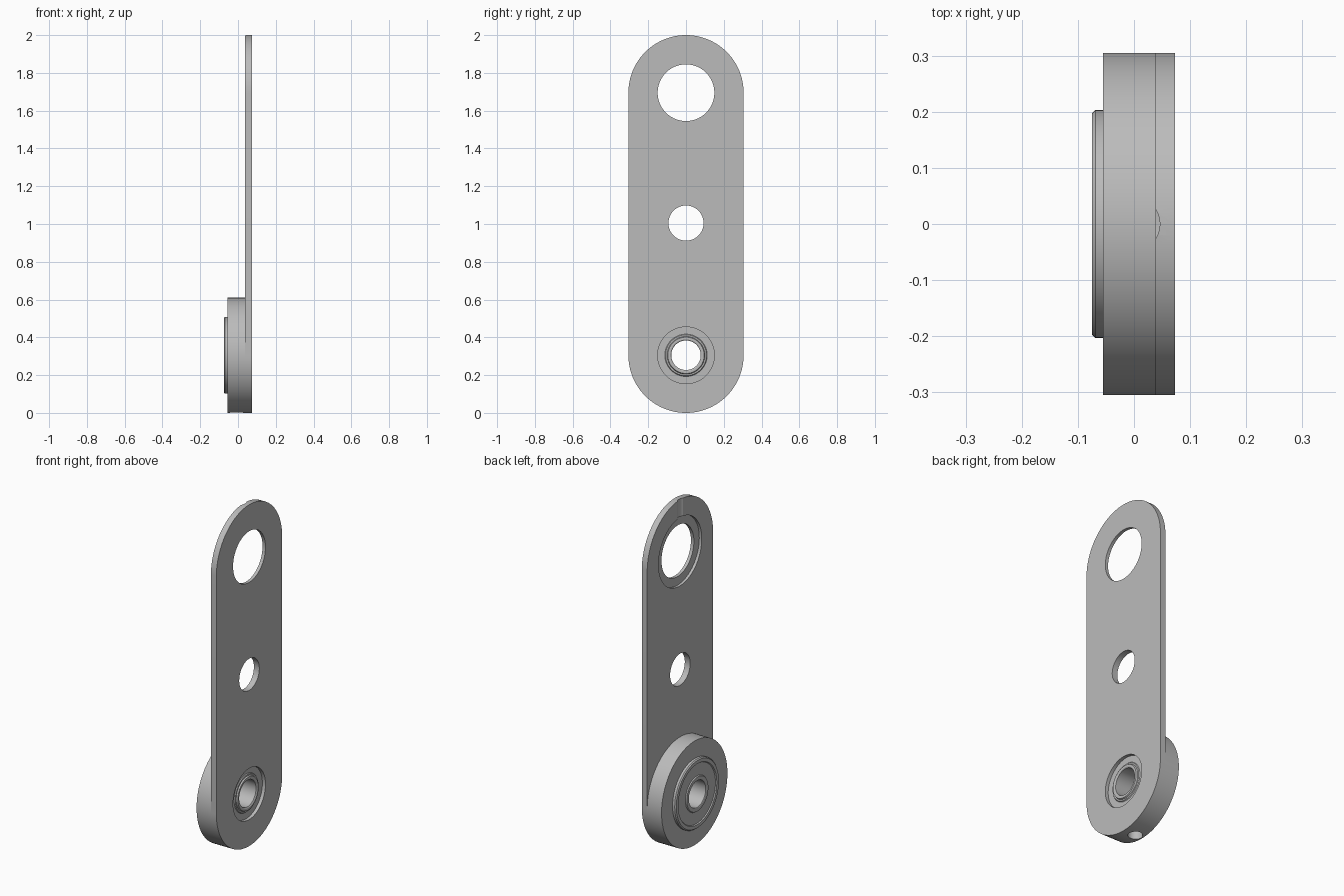
import bpy, bmesh, math
from mathutils import Matrix, Vector

cube = bpy.data.objects.get("Cube")
if cube:
    bpy.data.objects.remove(cube, do_unlink=True)

# Shared dimensions
R = 0.305                   # end radius of the arm
LOW, MID, TOP = R, 1.005, 2 - R
BACK, FACE = 0.038, 0.073   # the two sides of the plate along x
SEGMENTS = 96

metal = bpy.data.materials.new("plain grey metal")
metal.use_nodes = True
grey = (0.5, 0.5, 0.5, 1)
metal.diffuse_color = grey
metal.node_tree.nodes["Principled BSDF"].inputs["Base Color"].default_value = grey


def make_object(name, bm):
    bmesh.ops.recalc_face_normals(bm, faces=bm.faces)
    mesh = bpy.data.meshes.new(name)
    bm.to_mesh(mesh)
    bm.free()
    mesh.materials.append(metal)
    obj = bpy.data.objects.new(name, mesh)
    bpy.context.collection.objects.link(obj)
    return obj


def cylinder(name, radius, start, end, axis):
    """Cylinder between two points along the x or z axis."""
    start, end = Vector(start), Vector(end)
    turn = Matrix.Rotation(math.pi / 2, 4, "Y") if axis == "x" else Matrix()
    bm = bmesh.new()
    bmesh.ops.create_cone(bm, cap_ends=True, segments=SEGMENTS, radius1=radius,
                          radius2=radius, depth=(end - start).length,
                          matrix=Matrix.Translation((start + end) / 2) @ turn)
    return make_object(name, bm)


def lathe(name, profile, height):
    """Revolve a closed (x, radius) outline around a horizontal x axis."""
    bm = bmesh.new()
    verts = [bm.verts.new((x, 0, height + r)) for x, r in profile]
    edges = [bm.edges.new((v, verts[i - 1])) for i, v in enumerate(verts)]
    bmesh.ops.spin(bm, geom=verts + edges, cent=(0, 0, height), axis=(1, 0, 0),
                   angle=math.tau, steps=SEGMENTS, use_merge=True)
    bmesh.ops.remove_doubles(bm, verts=bm.verts, dist=1e-5)
    return make_object(name, bm)


def cut(target, cutter):
    cutter.hide_render = True
    mod = target.modifiers.new("cut", "BOOLEAN")
    mod.operation = "DIFFERENCE"
    mod.solver = "EXACT"
    mod.object = cutter
    bpy.context.view_layer.objects.active = target
    bpy.ops.object.modifier_apply(modifier=mod.name)
    bpy.data.objects.remove(cutter, do_unlink=True)


# Long plate with rounded ends
bm = bmesh.new()
outline = []
half = SEGMENTS // 2
for centre, begin in ((TOP, 0), (LOW, math.pi)):
    for i in range(half + 1):
        a = begin + math.pi * i / half
        outline.append(bm.verts.new((BACK, R * math.cos(a), centre + R * math.sin(a))))
face = bm.faces.new(outline)
extruded = bmesh.ops.extrude_face_region(bm, geom=[face], use_keep_orig=True)
bmesh.ops.translate(bm, vec=(FACE - BACK, 0, 0),
                    verts=[g for g in extruded["geom"] if isinstance(g, bmesh.types.BMVert)])
arm_plate = make_object("arm_plate", bm)

# Through holes: top bore, middle hole, bearing seat
for radius, z in ((0.15, TOP), (0.093, MID), (0.15, LOW)):
    cut(arm_plate, cylinder("hole_cutter", radius, (-0.2, 0, z), (0.2, 0, z), "x"))

# Counterbore behind the top hole and the shallow round groove leading to it
cut(arm_plate, cylinder("counterbore_cutter", 0.2, (-0.1, 0, TOP), (BACK + 0.016, 0, TOP), "x"))
cut(arm_plate, cylinder("groove_cutter", 0.05, (-0.004, 0, TOP), (-0.004, 0, 2.1), "z"))

# Round boss with stepped disc, hub rings and bore
boss = lathe("bearing_boss", [
    (-0.073, 0.078), (-0.075, 0.082), (-0.075, 0.1), (-0.069, 0.104),
    (-0.069, 0.174), (-0.075, 0.178), (-0.075, 0.197), (-0.069, 0.203),
    (-0.055, 0.203), (-0.055, R), (BACK, R), (BACK, 0.15),
    (0.053, 0.15), (0.053, 0.112), (0.058, 0.108), (0.058, 0.1),
    (0.066, 0.096), (0.066, 0.084), (0.062, 0.078)], LOW)

# Screw hole under the boss
cut(boss, cylinder("screw_hole_cutter", 0.04, (-0.008, 0, -0.1), (-0.008, 0, 0.13), "z"))

# Smooth round walls, keep edges crisp
bpy.ops.object.select_all(action="DESELECT")
for obj in (arm_plate, boss):
    obj.select_set(True)
bpy.context.view_layer.objects.active = boss
bpy.ops.object.shade_smooth_by_angle(angle=math.radians(25))
